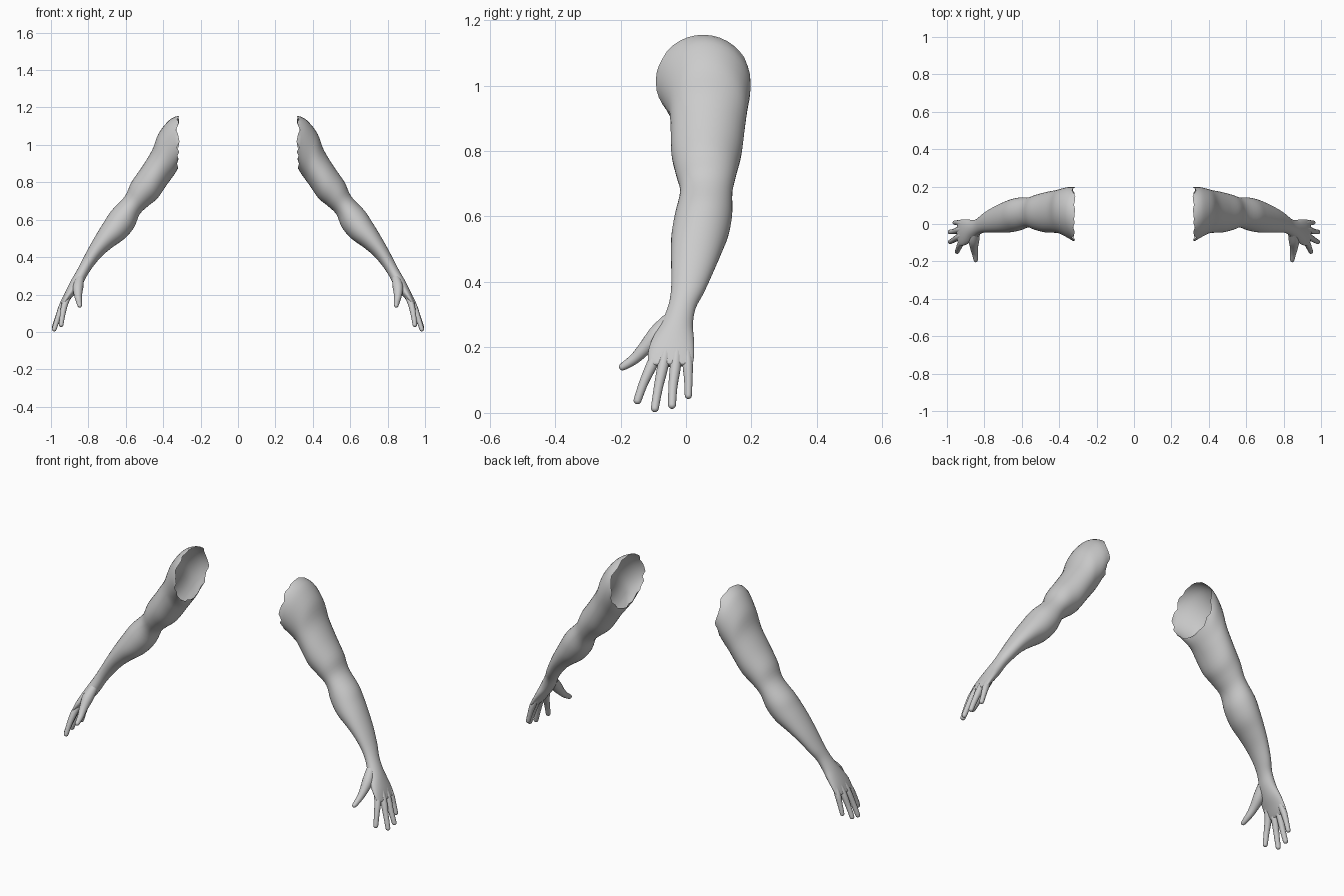
import bpy, bmesh, math, random
from mathutils import Vector

if "Cube" in bpy.data.objects:
    bpy.data.objects.remove(bpy.data.objects["Cube"])

random.seed(4)
skin = bpy.data.materials.new("plain_grey")
skin.diffuse_color = (0.6, 0.6, 0.6, 1)
skin.use_nodes = True
skin.node_tree.nodes["Principled BSDF"].inputs["Base Color"].default_value = skin.diffuse_color


def spline(keys, steps):
    """Catmull-Rom interpolation through rows of numbers."""
    out = []
    for i in range(len(keys) - 1):
        p0, p1, p2, p3 = (keys[max(0, min(len(keys) - 1, i + k))] for k in (-1, 0, 1, 2))
        for s in range(steps):
            t = s / steps
            out.append([0.5 * (2 * b + (c - a) * t + (2 * a - 5 * b + 4 * c - d) * t * t
                               + (3 * b - a - 3 * c + d) * t ** 3)
                        for a, b, c, d in zip(p0, p1, p2, p3)])
    out.append(list(keys[-1]))
    return out


def loft(name, rings, cap_end=True):
    """Skin rings of points, mirror to the other side, shade smooth."""
    bm = bmesh.new()
    loops = [[bm.verts.new(p) for p in ring] for ring in rings]
    n = len(loops[0])
    for a, b in zip(loops, loops[1:]):
        for i in range(n):
            j = (i + 1) % n
            bm.faces.new((a[i], a[j], b[j], b[i]))
    if cap_end:
        bm.faces.new(loops[-1])
    bmesh.ops.recalc_face_normals(bm, faces=bm.faces)
    mesh = bpy.data.meshes.new(name)
    bm.to_mesh(mesh)
    bm.free()
    mesh.materials.append(skin)
    for f in mesh.polygons:
        f.use_smooth = True
    ob = bpy.data.objects.new(name, mesh)
    bpy.context.collection.objects.link(ob)
    mirror = ob.modifiers.new("other_side", 'MIRROR')
    mirror.use_axis[0] = True
    mirror.use_mirror_merge = False
    return ob


def oval(c, a, b, n):
    return [c + a * math.cos(2 * math.pi * i / n) + b * math.sin(2 * math.pi * i / n)
            for i in range(n)]


# Arm sections: outer x, z; inner x, z; front y, back y
arm = [
    (.325, 1.155, .322, .875, -.092, .197),
    (.370, 1.130, .335, .850, -.075, .197),
    (.425, 1.060, .360, .815, -.053, .188),
    (.460, .970, .385, .780, -.047, .180),
    (.515, .880, .430, .715, -.045, .170),
    (.570, .800, .478, .675, -.032, .155),
    (.605, .725, .525, .630, -.018, .142),
    (.675, .650, .555, .560, -.034, .141),
    (.712, .595, .605, .500, -.044, .130),
    (.748, .537, .668, .455, -.046, .110),
    (.790, .465, .725, .408, -.045, .085),
    (.830, .390, .772, .353, -.046, .056),
    (.858, .335, .803, .308, -.056, .030),
    (.890, .280, .828, .262, -.078, .021),
    (.911, .240, .860, .217, -.102, .024),
    (.930, .200, .892, .180, -.115, .025),
    (.944, .165, .917, .149, -.115, .022),
    (.948, .152, .926, .140, -.104, .012),
]
rings = []
for ux, uz, lx, lz, y0, y1 in spline(arm, 4):
    u, l = Vector((ux, 0, uz)), Vector((lx, 0, lz))
    mid = (u + l) / 2 + Vector((0, (y0 + y1) / 2, 0))
    rings.append(oval(mid, (u - l) / 2, Vector((0, (y1 - y0) / 2, 0)), 36))
# torn shoulder edge
for p in rings[0]:
    p.x += random.uniform(-.012, .008)
    p.z += random.uniform(-.006, .004) if p.z < 1.1 else 0
loft("arm", rings)


def finger(name, keys, n=14):
    """Tapered tube with a rounded tip; keys are x, y, z, radius."""
    path = spline(keys, 5)
    tip, before = Vector(path[-1][:3]), Vector(path[-2][:3])
    d, r = (tip - before).normalized(), path[-1][3]
    start = tip - d * r
    path = [p for p in path if (Vector(p[:3]) - start).dot(d) < -.001]
    for k in range(6):
        ang = math.radians(16 * k)
        path.append([*(start + d * r * math.sin(ang)), r * math.cos(ang)])
    out = []
    for i, p in enumerate(path):
        q0, q1 = path[max(i - 1, 0)], path[min(i + 1, len(path) - 1)]
        t = (Vector(q1[:3]) - Vector(q0[:3])).normalized()
        a = t.cross(Vector((0, 1, 0))).normalized()
        out.append(oval(Vector(p[:3]), a * p[3], t.cross(a) * p[3], n))
    loft(name, out)


# Fingers and thumb
finger("index_finger", [(.895, -.075, .215, .014), (.925, -.103, .150, .017),
                        (.938, -.130, .090, .014), (.947, -.152, .027, .012)])
finger("middle_finger", [(.905, -.055, .215, .014), (.938, -.070, .145, .017),
                         (.963, -.085, .075, .014), (.986, -.097, .003, .012)])
finger("ring_finger", [(.905, -.025, .215, .014), (.938, -.032, .145, .017),
                       (.963, -.040, .080, .014), (.988, -.043, .013, .012)])
finger("little_finger", [(.900, .000, .215, .013), (.930, .005, .150, .016),
                         (.946, .007, .100, .013), (.962, .007, .043, .011)])
finger("thumb", [(.845, -.050, .285, .022), (.855, -.088, .240, .028),
                 (.855, -.128, .195, .021), (.850, -.160, .163, .016),
                 (.845, -.203, .135, .011)])
